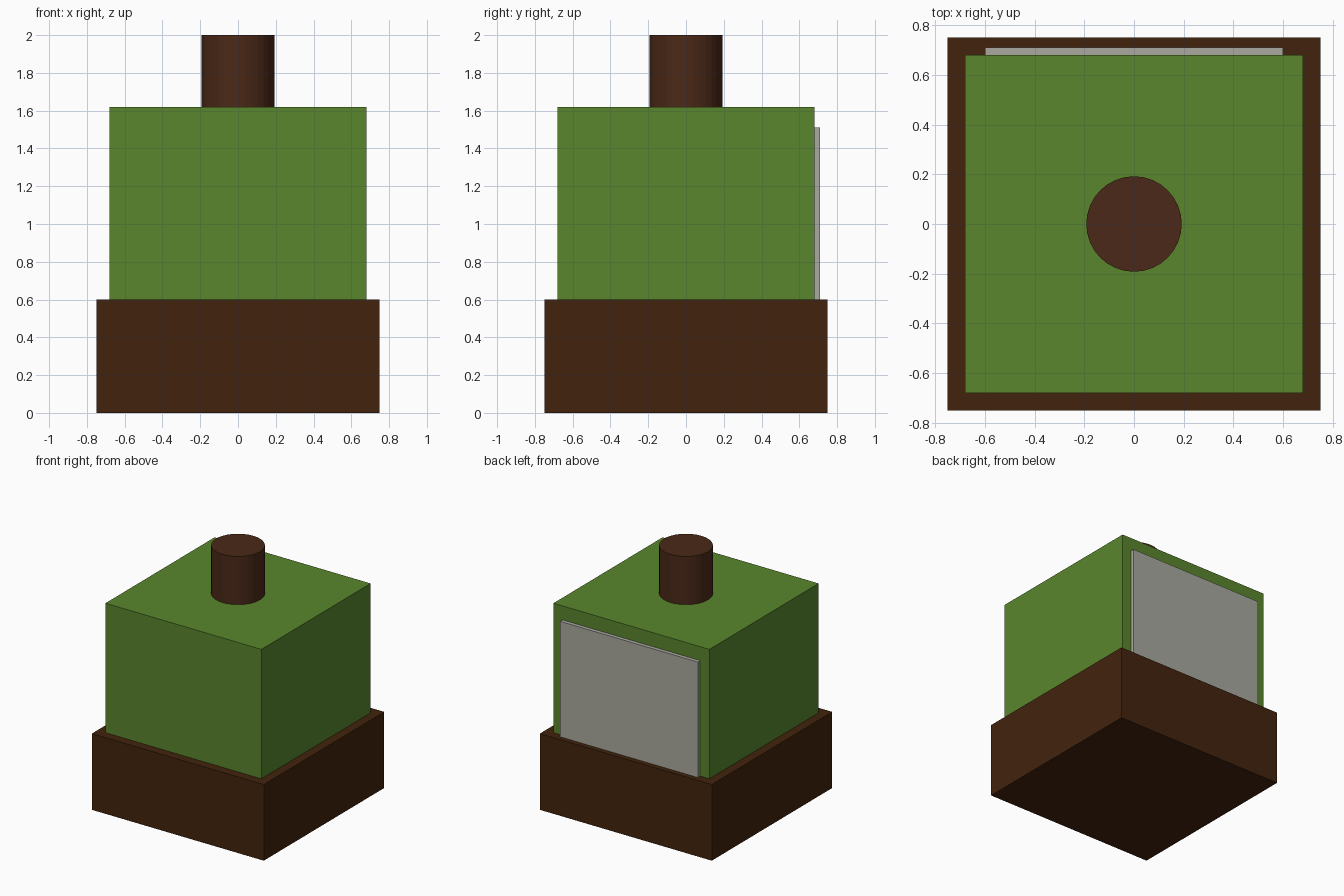
import bpy

if "Cube" in bpy.data.objects:
    bpy.data.objects.remove(bpy.data.objects["Cube"])


def material(name, color):
    m = bpy.data.materials.new(name)
    m.diffuse_color = (*color, 1)
    m.use_nodes = True
    m.node_tree.nodes["Principled BSDF"].inputs["Base Color"].default_value = m.diffuse_color
    return m


def box(name, x, y, z, mat):
    # x, y, z are (min, max) ranges
    centre = [(a + b) / 2 for a, b in (x, y, z)]
    bpy.ops.mesh.primitive_cube_add(size=1, location=centre)
    ob = bpy.context.object
    ob.name = name
    ob.scale = [b - a for a, b in (x, y, z)]
    bpy.ops.object.transform_apply(location=False, rotation=False, scale=True)
    ob.data.materials.append(mat)
    return ob


soil = material("dark_brown", (0.055, 0.017, 0.004))
bark = material("red_brown", (0.070, 0.022, 0.009))
leaf = material("green", (0.1, 0.24, 0.026))
stone = material("warm_grey", (0.40, 0.40, 0.35))

# Base block and green body resting on it
box("base", (-0.75, 0.75), (-0.75, 0.75), (0, 0.6), soil)
box("body", (-0.68, 0.68), (-0.68, 0.68), (0.6, 1.62), leaf)

# Thin panel on the back of the body
box("back_panel", (-0.6, 0.6), (0.68, 0.71), (0.6, 1.51), stone)

# Round post on top
bpy.ops.mesh.primitive_cylinder_add(vertices=32, radius=0.192, depth=0.38,
                                    location=(0, 0, 1.81))
post = bpy.context.object
post.name = "top_post"
post.data.materials.append(bark)
